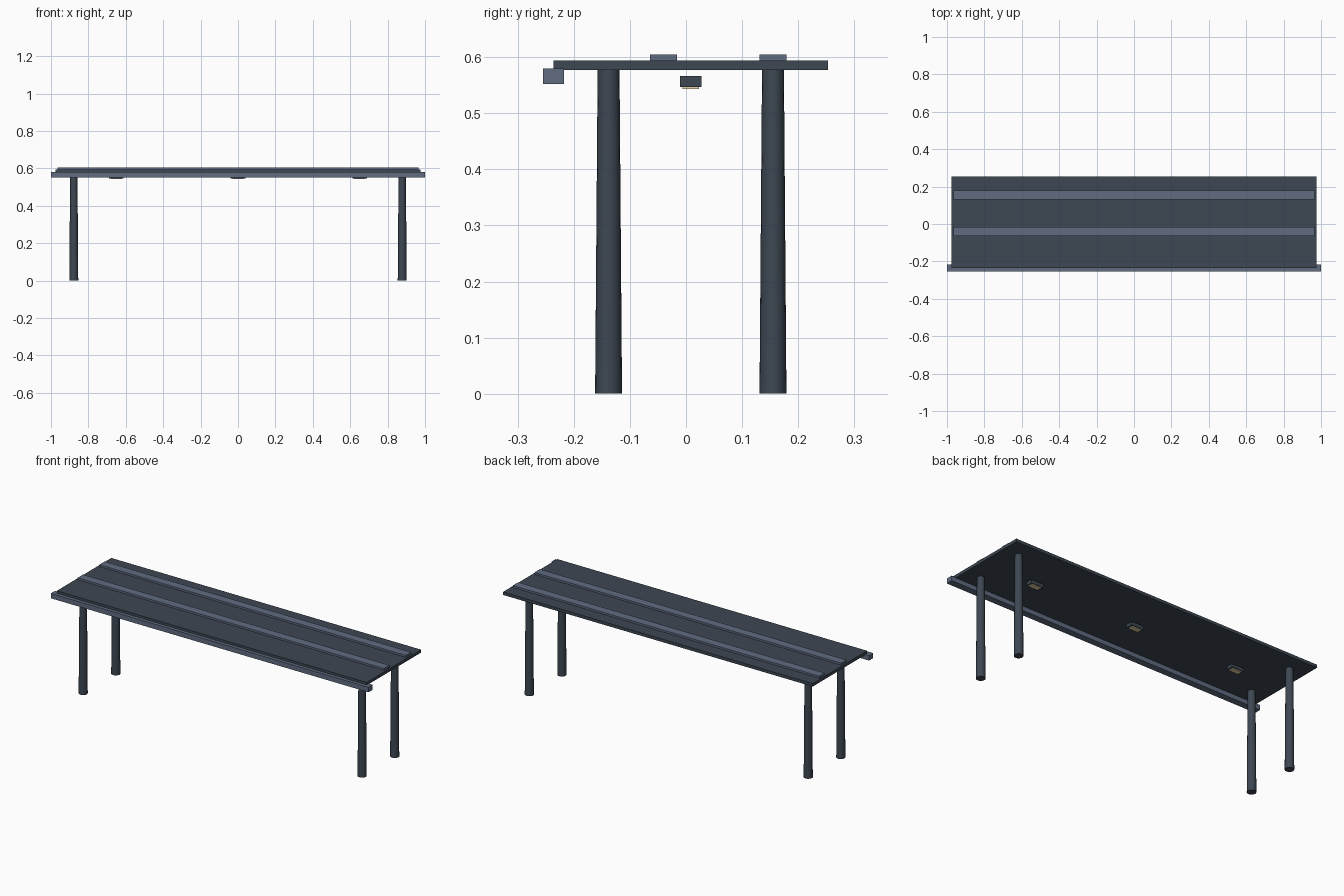
import bpy
import math

default_cube = bpy.data.objects.get("Cube")
if default_cube:
    bpy.data.objects.remove(default_cube, do_unlink=True)


def material(name, rgb):
    mat = bpy.data.materials.new(name)
    mat.use_nodes = True
    colour = (*rgb, 1.0)
    mat.diffuse_color = colour
    mat.node_tree.nodes["Principled BSDF"].inputs["Base Color"].default_value = colour
    return mat


dark_steel = material("dark slate", (0.047, 0.063, 0.085))
light_steel = material("blue grey", (0.115, 0.15, 0.22))
lamp_glow = material("warm cream", (0.8, 0.68, 0.4))


def box(name, x, y, z, mat):
    """Box from (min, max) pairs on each axis."""
    spans = (x, y, z)
    bpy.ops.mesh.primitive_cube_add(size=1, location=[(a + b) / 2 for a, b in spans])
    obj = bpy.context.object
    obj.name = name
    obj.scale = [b - a for a, b in spans]
    bpy.ops.object.transform_apply(location=False, rotation=False, scale=True)
    obj.data.materials.append(mat)
    return obj


# Roof slab, its raised ribs and the front gutter
box("roof_panel", (-0.975, 0.975), (-0.236, 0.253), (0.577, 0.594), dark_steel)
for name, y in (("front_rib", -0.04), ("back_rib", 0.155)):
    box(name, (-0.965, 0.965), (y - 0.024, y + 0.024), (0.592, 0.605), light_steel)
box("front_gutter", (-1, 1), (-0.255, -0.217), (0.552, 0.58), light_steel)

# Tapered posts
for side, x in (("left", 0.878), ("right", -0.878)):
    for end, y in (("front", -0.138), ("back", 0.155)):
        bpy.ops.mesh.primitive_cone_add(vertices=16, radius1=0.024, radius2=0.0195,
                                        depth=0.58, location=(x, y, 0.29))
        post = bpy.context.object
        post.name = f"{end}_{side}_post"
        post.data.materials.append(dark_steel)
        bpy.ops.object.shade_smooth_by_angle(angle=math.radians(40))

# Lamps hanging under the roof
for name, x in (("right", -0.65), ("middle", 0), ("left", 0.65)):
    box(f"{name}_lamp_housing", (x - 0.039, x + 0.039), (-0.011, 0.028),
        (0.547, 0.566), dark_steel)
    box(f"{name}_lamp_lens", (x - 0.029, x + 0.029), (-0.006, 0.023),
        (0.543, 0.548), lamp_glow)
